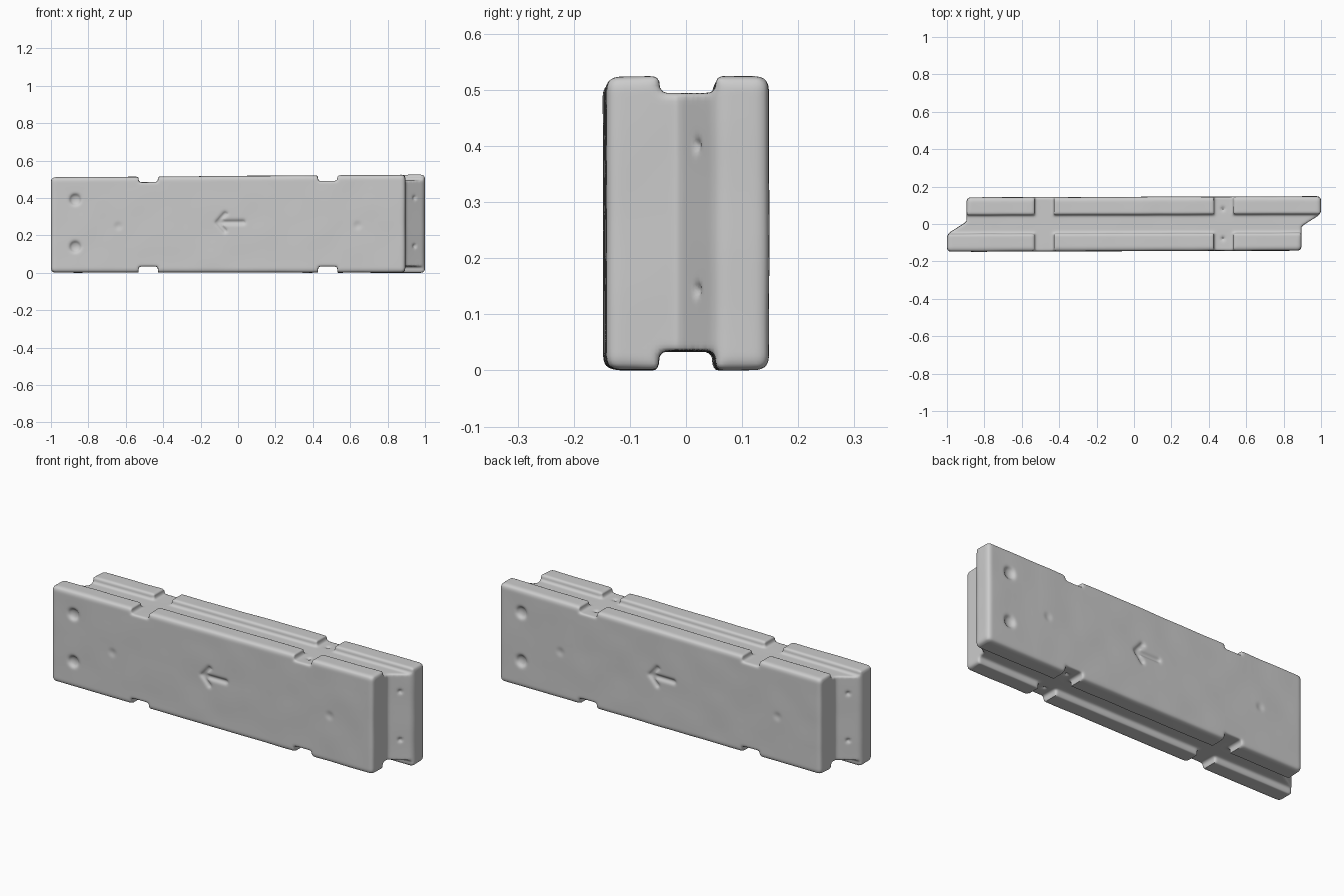
import bpy, bmesh
from mathutils import Vector, Matrix, noise

if "Cube" in bpy.data.objects:
    bpy.data.objects.remove(bpy.data.objects["Cube"])

H = 0.517  # block height


def prism(bm, pts, lo, hi, vertical=True):
    """Closed outline extruded along z (vertical) or along y."""
    place = (lambda u, v, w: (u, v, w)) if vertical else (lambda u, v, w: (u, w, v))
    face = bm.faces.new([bm.verts.new(place(u, v, lo)) for u, v in pts])
    out = bmesh.ops.extrude_face_region(bm, geom=[face])
    offset = Vector(place(0, 0, hi - lo))
    for g in out["geom"]:
        if isinstance(g, bmesh.types.BMVert):
            g.co += offset


def dimple(bm, loc, size):
    m = Matrix.Translation(loc) @ Matrix.Diagonal((*size, 1))
    bmesh.ops.create_uvsphere(bm, u_segments=16, v_segments=10, radius=1, matrix=m)


def finish(bm, name):
    bmesh.ops.recalc_face_normals(bm, faces=bm.faces[:])
    mesh = bpy.data.meshes.new(name)
    bm.to_mesh(mesh)
    bm.free()
    ob = bpy.data.objects.new(name, mesh)
    bpy.context.collection.objects.link(ob)
    return ob


# Block with stepped, sloped ends (half outline turned 180 degrees for the rest)
half = [(0.895, -0.145), (0.895, -0.015), (1.0, 0.05), (1.0, 0.145)]
bm = bmesh.new()
prism(bm, half + [(-x, -y) for x, y in half], 0, H)
outer = []
for e in bm.edges:
    mid = (e.verts[0].co + e.verts[1].co) / 2
    concave = abs(mid.y) < 0.03 and 0.85 < abs(mid.x)
    if not concave:
        outer.append(e)
bmesh.ops.bevel(bm, geom=outer, offset=0.02, segments=4, profile=0.5,
                affect='EDGES', clamp_overlap=True)
block = finish(bm, "barrier_block")

# Long channel and two cross notches, on the top and the underside
side = [(-1.2, -0.05)]
for x in (-0.48, 0.48):
    side += [(x - 0.052, -0.05), (x - 0.052, -0.3), (x + 0.052, -0.3), (x + 0.052, -0.05)]
side.append((1.2, -0.05))
plan = side + [(x, -y) for x, y in reversed(side)]
bm = bmesh.new()
prism(bm, plan, H - 0.03, H + 0.1)
prism(bm, plan, -0.1, 0.033)
channels = finish(bm, "channel_cutter")

# Surface marks: bolt recesses, arrow, pin holes and shallow dents
arrow = [(-0.125, 0.27), (-0.07, 0.33), (-0.053, 0.315), (-0.088, 0.281), (0.04, 0.281),
         (0.04, 0.258), (-0.088, 0.258), (-0.053, 0.225), (-0.07, 0.21)]
bm = bmesh.new()
for s in (1, -1):  # front, then the same turned to the back
    for z in (0.14, 0.395):
        dimple(bm, (-0.87 * s, -0.147 * s, z), (0.034, 0.02, 0.034))
        dimple(bm, (0.945 * s, 0.015 * s, z), (0.013, 0.013, 0.013))
    for x in (-0.64, 0.64):
        dimple(bm, (x, -0.148 * s, 0.25), (0.025, 0.008, 0.025))
    prism(bm, [(x * s, z) for x, z in arrow], -0.133 * s, -0.17 * s, False)
    for z in (0.033, H - 0.03):
        dimple(bm, (0.475, 0.08 * s, z), (0.012, 0.012, 0.012))
marks = finish(bm, "mark_cutter")

# Cut, then soften every edge like moulded plastic
for cutter in (channels, marks):
    cutter.hide_render = True
    mod = block.modifiers.new(cutter.name, 'BOOLEAN')
    mod.operation = 'DIFFERENCE'
    mod.solver = 'EXACT'
    mod.object = cutter
mod = block.modifiers.new("soften", 'REMESH')
mod.mode = 'VOXEL'
mod.voxel_size = 0.007
mod = block.modifiers.new("smooth", 'SMOOTH')
mod.factor = 0.5
mod.iterations = 4

deps = bpy.context.evaluated_depsgraph_get()
mesh = bpy.data.meshes.new_from_object(block.evaluated_get(deps))
block.modifiers.clear()
block.data = mesh
for cutter in (channels, marks):
    bpy.data.objects.remove(cutter)

# Slight taper, skew and surface waviness of the worn block
normals = [v.normal.copy() for v in mesh.vertices]
for v, n in zip(mesh.vertices, normals):
    v.co += n * 0.0015 * noise.noise(v.co * 7)
    v.co.z += 0.007 * v.co.x * v.co.z / H
    v.co.y += 0.003 * v.co.x
low = min(v.co.z for v in mesh.vertices)
for v in mesh.vertices:
    v.co.z -= low

bpy.context.view_layer.objects.active = block
block.select_set(True)
bpy.ops.object.shade_smooth_by_angle(angle=0.9)
